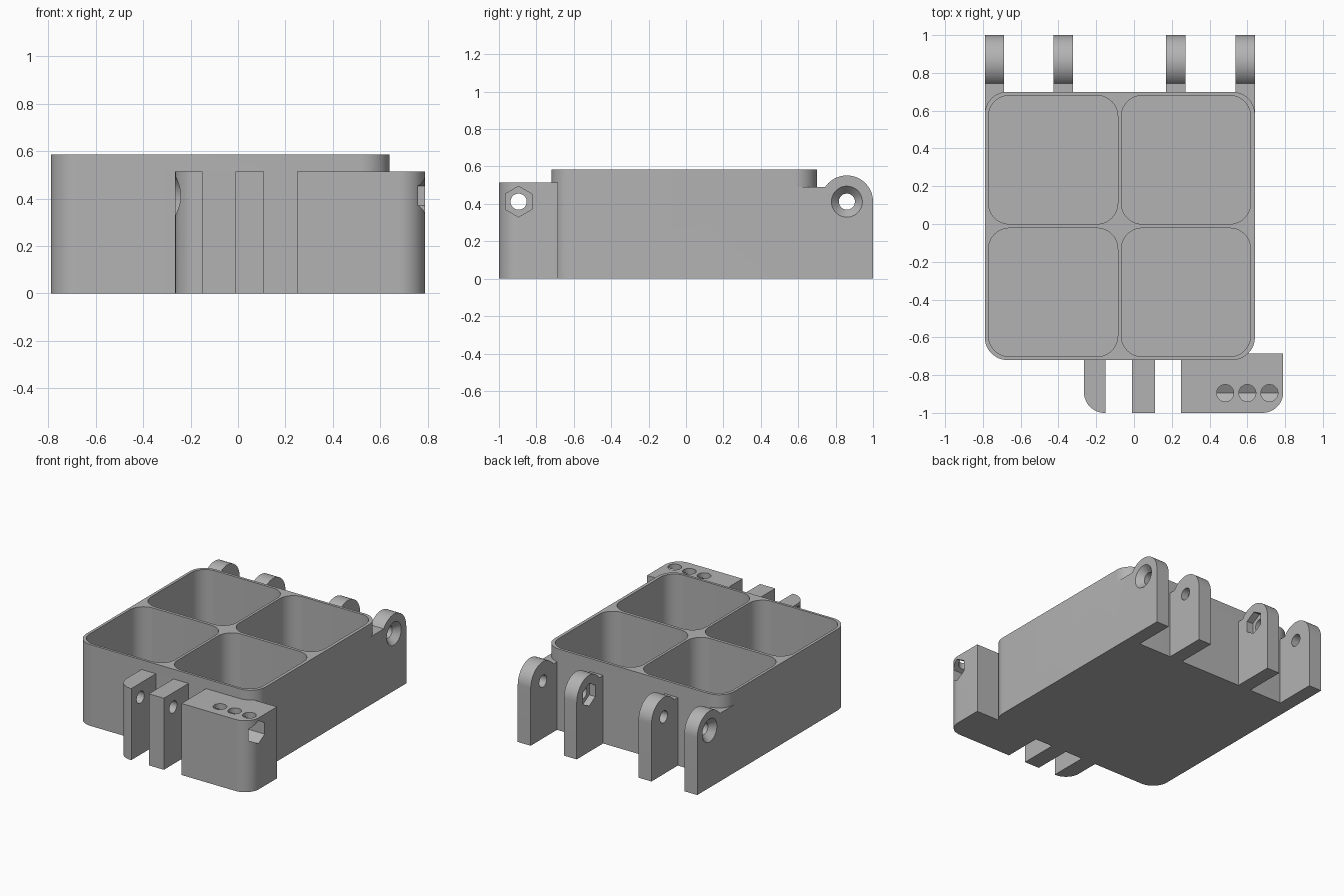
import bpy
import bmesh
from math import cos, sin, pi, radians

cube = bpy.data.objects.get("Cube")
if cube:
    bpy.data.objects.remove(cube, do_unlink=True)

grey = bpy.data.materials.new("plain grey")
grey.use_nodes = True
colour = (0.45, 0.45, 0.45, 1)
grey.diffuse_color = colour
grey.node_tree.nodes["Principled BSDF"].inputs["Base Color"].default_value = colour


def arc(cx, cy, r, start, end, n=12):
    steps = [radians(start + (end - start) * i / n) for i in range(n + 1)]
    return [(cx + r * cos(a), cy + r * sin(a)) for a in steps]


def circle(cx, cy, r, n=48, turn=0):
    return arc(cx, cy, r, turn, turn + 360, n)[:-1]


def rounded(x0, x1, y0, y1, radii):
    """Rectangle outline; radii run front-left, front-right, back-right, back-left as drawn."""
    corners = [(x0, y0, 1, 1), (x1, y0, -1, 1), (x1, y1, -1, -1), (x0, y1, 1, -1)]
    pts = []
    for i, ((x, y, sx, sy), r) in enumerate(zip(corners, radii)):
        if r:
            pts += arc(x + sx * r, y + sy * r, r, 180 + 90 * i, 270 + 90 * i)
        else:
            pts.append((x, y))
    return pts


def loft(name, axis, sections):
    """Join matching outlines placed along an axis; each section is (position, points)."""
    bm = bmesh.new()
    rings = []
    for t, pts in sections:
        rings.append([bm.verts.new((a, b, t) if axis == "z" else (t, a, b)) for a, b in pts])
    n = len(rings[0])
    for low, high in zip(rings, rings[1:]):
        for i in range(n):
            j = (i + 1) % n
            bm.faces.new((low[i], low[j], high[j], high[i]))
    bm.faces.new(rings[0][::-1])
    bm.faces.new(rings[-1])
    bmesh.ops.recalc_face_normals(bm, faces=bm.faces[:])
    mesh = bpy.data.meshes.new(name)
    bm.to_mesh(mesh)
    bm.free()
    mesh.materials.append(grey)
    obj = bpy.data.objects.new(name, mesh)
    bpy.context.scene.collection.objects.link(obj)
    return obj


def prism(name, axis, lo, hi, pts):
    return loft(name, axis, [(lo, pts), (hi, pts)])


def combine(target, tool, operation):
    mod = target.modifiers.new(operation.lower(), "BOOLEAN")
    mod.operation, mod.solver, mod.object = operation, "EXACT", tool
    graph = bpy.context.evaluated_depsgraph_get()
    mesh = bpy.data.meshes.new_from_object(target.evaluated_get(graph))
    target.modifiers.clear()
    target.data = mesh
    bpy.data.objects.remove(tool, do_unlink=True)


# Tray body
tray = prism("compartment_tray", "z", 0, 0.585,
             rounded(-0.79, 0.64, -0.72, 0.70, [0.12] * 4))

# Hinge lugs along the back
HY, HZ = 0.86, 0.412
lug = [(0.58, 0), (1.0, 0)] + arc(HY, HZ, 0.14, 0, 146, 28) + [(0.58, 0.49)]
for x in (-0.79, -0.425, 0.17, 0.537):
    combine(tray, prism("hinge_lug", "x", x, x + 0.103, lug), "UNION")

# Latch lugs and latch block along the front
LY, LZ, TOP = -0.895, 0.412, 0.515
for name, x0, x1, y1, radii in (
        ("latch_end_lug", -0.265, -0.15, -0.70, [0.11, 0, 0, 0]),
        ("latch_middle_lug", -0.01, 0.11, -0.70, [0] * 4),
        ("latch_block", 0.25, 0.79, -0.685, [0, 0.11, 0, 0])):
    combine(tray, prism(name, "z", 0, TOP, rounded(x0, x1, -1, y1, radii)), "UNION")

# Four compartments
for x in (-0.77, -0.067):
    for y in (-0.702, 0.0):
        outline = rounded(x, x + 0.684, y, y + 0.68, [0.11] * 4)
        combine(tray, prism("compartment", "z", 0.03, 0.7, outline), "DIFFERENCE")


def drill(y, z, x0, x1):
    combine(tray, prism("pin_hole", "x", x0, x1, circle(y, z, 0.043)), "DIFFERENCE")


def countersink(y, z, x, inward):
    cone = [(x - inward * 0.01, circle(y, z, 0.092)), (x + inward * 0.045, circle(y, z, 0.042))]
    combine(tray, loft("countersink", "x", cone), "DIFFERENCE")


def hex_pocket(y, z, x0, x1):
    combine(tray, prism("nut_pocket", "x", x0, x1, circle(y, z, 0.082, 6, 30)), "DIFFERENCE")


# Pin holes, countersinks and nut pockets
drill(HY, HZ, -0.9, 0.9)
drill(LY, LZ, -0.9, 0.9)
countersink(HY, HZ, -0.79, 1)
countersink(HY, HZ, 0.64, -1)
countersink(LY, LZ, -0.265, 1)
hex_pocket(HY, HZ, -0.372, -0.25)
hex_pocket(HY, HZ, 0.1, 0.218)
hex_pocket(LY, LZ, 0.42, 0.9)

# Three access holes in the latch block
for x in (0.483, 0.6, 0.717):
    combine(tray, prism("access_hole", "z", LZ, 0.7, circle(x, LY, 0.045)), "DIFFERENCE")

# Smooth curved walls, sharp edges kept
bpy.ops.object.select_all(action="DESELECT")
tray.select_set(True)
bpy.context.view_layer.objects.active = tray
bpy.ops.object.shade_smooth_by_angle(angle=radians(25))
